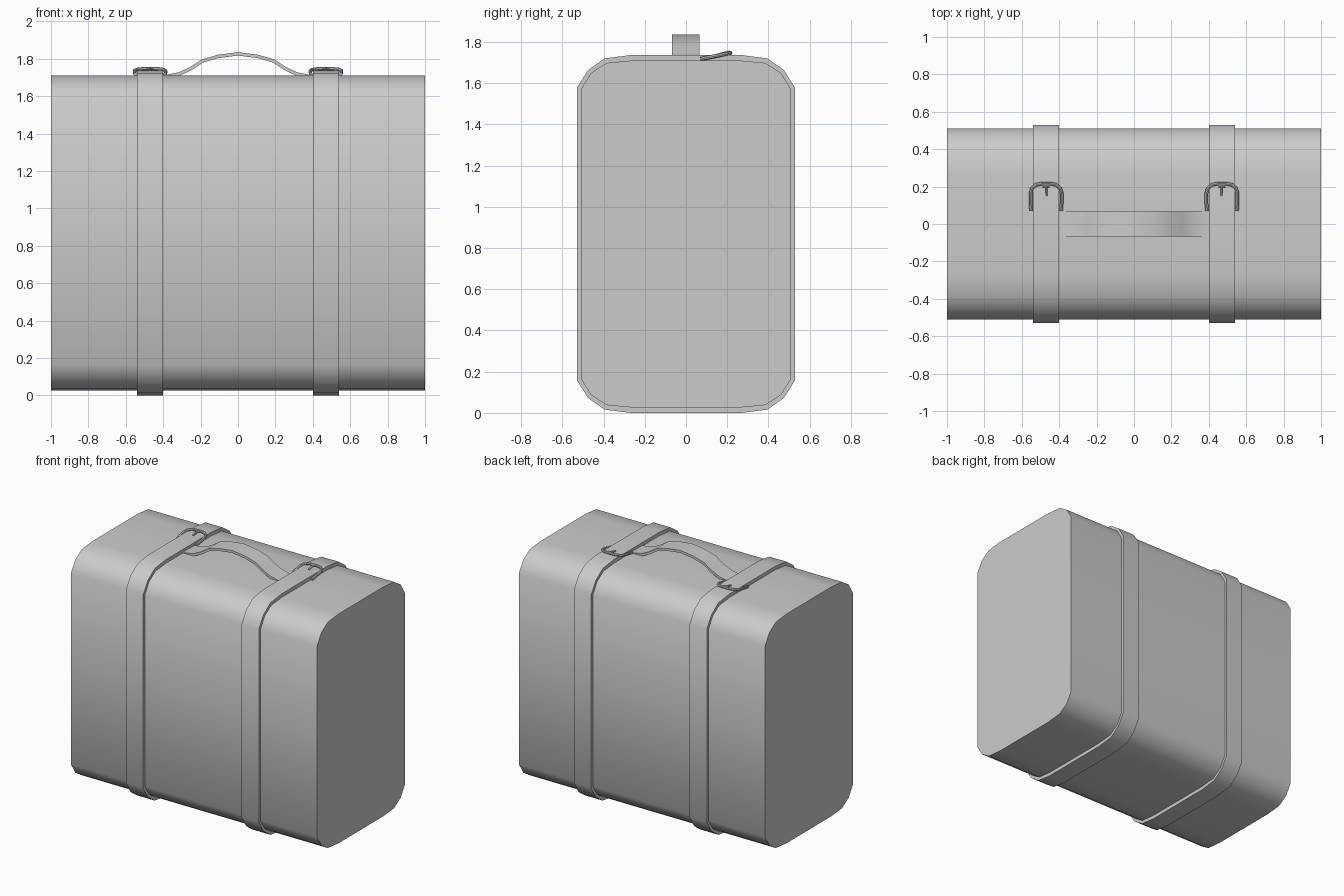
import bpy, bmesh, math
from mathutils import Vector

if "Cube" in bpy.data.objects:
    bpy.data.objects.remove(bpy.data.objects["Cube"])


def finish(bm, name, angle=42):
    bmesh.ops.recalc_face_normals(bm, faces=bm.faces)
    me = bpy.data.meshes.new(name)
    bm.to_mesh(me)
    bm.free()
    ob = bpy.data.objects.new(name, me)
    bpy.context.collection.objects.link(ob)
    bpy.ops.object.select_all(action='DESELECT')
    ob.select_set(True)
    bpy.context.view_layer.objects.active = ob
    bpy.ops.object.shade_smooth_by_angle(angle=math.radians(angle))
    return ob


def outline(corner, low, high):
    """Closed (y, z) outline from one corner: (y, distance in from the end)."""
    top = [(y, high - d) for y, d in corner]
    bottom = [(y, low + d) for y, d in corner]
    return (top + [(-y, z) for y, z in reversed(top)]
            + [(-y, z) for y, z in bottom] + list(reversed(bottom)))


def sweep(sections, name, closed=False, angle=42):
    """Skin a row of equal closed sections; cap the ends unless it is a loop."""
    bm = bmesh.new()
    rows = [[bm.verts.new(p) for p in s] for s in sections]
    n = len(rows[0])
    for k in range(len(rows) if closed else len(rows) - 1):
        a, b = rows[k], rows[(k + 1) % len(rows)]
        for i in range(n):
            j = (i + 1) % n
            bm.faces.new((a[i], a[j], b[j], b[i]))
    if not closed:
        bm.faces.new(rows[0])
        bm.faces.new(rows[-1])
    return finish(bm, name, angle)


def tube(points, radius, name, sides=8):
    """Round rod along a path lying in a gently tilted plane."""
    pts = [Vector(p) for p in points]
    sections = []
    for k, p in enumerate(pts):
        t = (pts[min(k + 1, len(pts) - 1)] - pts[max(k - 1, 0)]).normalized()
        side = t.cross(Vector((0, 0, 1))).normalized()
        up = side.cross(t)
        sections.append([p + radius * (math.cos(a) * side + math.sin(a) * up)
                         for a in (2 * math.pi * i / sides for i in range(sides))])
    return sweep(sections, name)


# Case body
case = outline([(0.51, 0.14), (0.46, 0.06), (0.385, 0.012), (0.26, 0)], 0.026, 1.71)
sweep([[(x, y, z) for y, z in case] for x in (-1, 1)], "case_body")

# Two straps, each with a buckle
outer = outline([(0.53, 0.16), (0.475, 0.072), (0.395, 0.016), (0.27, 0)], 0, 1.736)
for cx, tag in ((-0.47, "left"), (0.47, "right")):
    x0, x1 = cx - 0.07, cx + 0.07
    sweep([[(x0, *o), (x1, *o), (x1, *i), (x0, *i)] for o, i in zip(outer, case)],
          "strap_" + tag, closed=True)

    # Buckle frame: a tilted U open to the front
    half = [(0.080, 0.07), (0.083, 0.115), (0.083, 0.165), (0.075, 0.192),
            (0.055, 0.209), (0.025, 0.216)]
    path = [(-x, y) for x, y in half] + [(x, y) for x, y in reversed(half)]
    tube([(cx + x, y, 1.717 + (y - 0.07) * 0.2) for x, y in path],
         0.0095, "buckle_frame_" + tag)

    # Prong and its keeper
    tube([(cx, 0.15, 1.736), (cx, 0.18, 1.744), (cx, 0.212, 1.751)],
         0.007, "buckle_prong_" + tag)
    tube([(cx - 0.018, 0.203, 1.748), (cx + 0.018, 0.203, 1.748)],
         0.007, "buckle_keeper_" + tag)

# Arched handle
half = [(0.42, 1.714), (0.375, 1.716), (0.315, 1.728), (0.257, 1.755),
        (0.195, 1.796), (0.11, 1.821)]
arch = [(-x, z) for x, z in half] + [(0, 1.835)] + [(x, z) for x, z in reversed(half)]
sections = []
for k, (x, z) in enumerate(arch):
    a, b = arch[max(k - 1, 0)], arch[min(k + 1, len(arch) - 1)]
    d = Vector((b[0] - a[0], b[1] - a[1])).normalized()
    lx, lz = x + d.y * 0.018, z - d.x * 0.018
    sections.append([(x, -0.068, z), (x, 0.066, z), (lx, 0.066, lz), (lx, -0.068, lz)])
sweep(sections, "handle")
